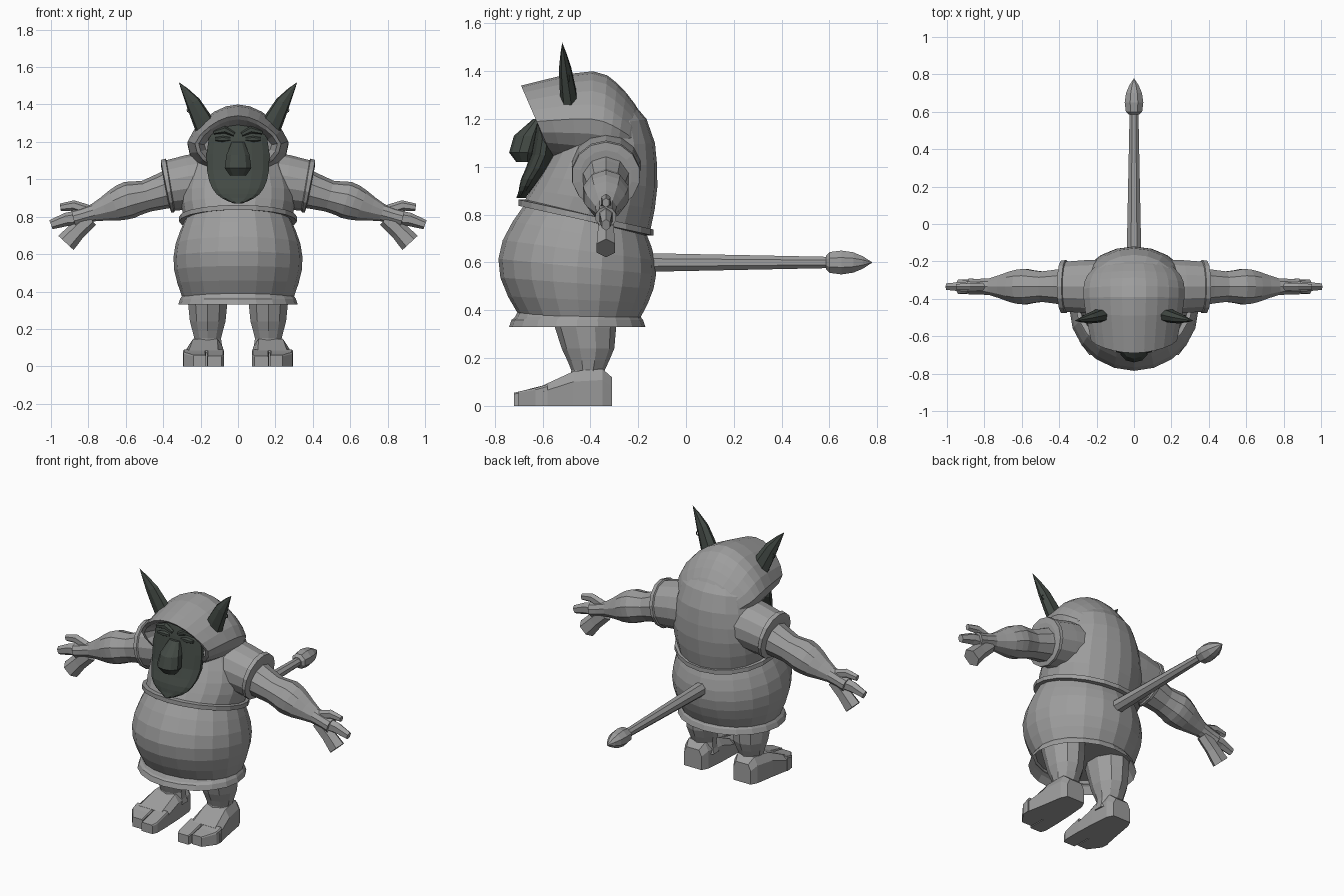
import bpy, bmesh
from math import sin, cos, pi
from mathutils import Vector

default_cube = bpy.data.objects.get("Cube")
if default_cube:
    bpy.data.objects.remove(default_cube)


def make_material(name, colour):
    mat = bpy.data.materials.new(name)
    mat.use_nodes = True
    mat.diffuse_color = colour
    mat.node_tree.nodes["Principled BSDF"].inputs["Base Color"].default_value = colour
    return mat


GREY = make_material("stone grey", (.34, .34, .34, 1))
DARK = make_material("dark green grey", (.055, .067, .058, 1))
AXIS_X, AXIS_Y = Vector((1, 0, 0)), Vector((0, 1, 0))


def skin(name, rings, mat, cap=True):
    """Join matching rings of points into one flat-shaded surface."""
    bm = bmesh.new()
    loops = [[bm.verts.new(point) for point in ring] for ring in rings]
    count = len(loops[0])
    for low, high in zip(loops, loops[1:]):
        for i in range(count):
            j = (i + 1) % count
            bm.faces.new((low[i], low[j], high[j], high[i]))
    if cap:
        bm.faces.new(reversed(loops[0]))
        bm.faces.new(loops[-1])
    bmesh.ops.remove_doubles(bm, verts=bm.verts, dist=.0005)
    bmesh.ops.recalc_face_normals(bm, faces=bm.faces)
    mesh = bpy.data.meshes.new(name)
    bm.to_mesh(mesh)
    bm.free()
    mesh.materials.append(mat)
    obj = bpy.data.objects.new(name, mesh)
    bpy.context.collection.objects.link(obj)


def smooth(rows, steps=2):
    """Fill in rows along a smooth curve through the given rows."""
    keys = [Vector(row) for row in rows]
    keys = [keys[0]] + keys + [keys[-1]]
    result = []
    for a, b, c, d in zip(keys, keys[1:], keys[2:], keys[3:]):
        for k in range(steps):
            t = k / steps
            leave, arrive = (c - a) / 2, (d - b) / 2
            ease = t * t * (3 - 2 * t)
            result.append(b * (1 - ease) + c * ease
                          + leave * t * (1 - t) ** 2 - arrive * t * t * (1 - t))
    return result + [keys[-1]]


def barrel(bottom, top, swell, steps):
    """Rows running from bottom to top, swollen most at the middle."""
    bottom, top, swell = Vector(bottom), Vector(top), Vector(swell)
    return [bottom + (top - bottom) * k / steps + swell * sin(pi * k / steps)
            for k in range(steps + 1)]


def level(rows):
    """Turn rows of (z, front, back, half width) into horizontal ring rows."""
    return [(front, z, back, z, half) for z, front, back, half in rows]


def ellipse_loft(name, rows, mat, sides=20, cx=0, egg=0, cap=True):
    """Ellipse rings spanning side points (y, z) and (y, z), with a half width."""
    rings = []
    for y_a, z_a, y_b, z_b, half_width in rows:
        first, second = Vector((cx, y_a, z_a)), Vector((cx, y_b, z_b))
        middle, half = (first + second) / 2, (first - second) / 2
        ring = []
        for i in range(sides):
            a = 2 * pi * i / sides
            width = half_width * (1 - egg * max(cos(a), 0))
            ring.append(middle + half * cos(a) + AXIS_X * width * sin(a))
        rings.append(ring)
    skin(name, rings, mat, cap)


def tube(name, path, mat, axis, sides=8, flat=1):
    """Tube along (x, y, z, radius); flat scales the radius along the axis."""
    points = [Vector(row[:3]) for row in path]
    angles = [2 * pi * (k + .5) / sides for k in range(sides)]
    rings = []
    for i, (centre, row) in enumerate(zip(points, path)):
        along = points[min(i + 1, len(points) - 1)] - points[max(i - 1, 0)]
        across = along.cross(axis).normalized()
        rings.append([centre + row[3] * (axis * flat * cos(a) + across * sin(a))
                      for a in angles])
    skin(name, rings, mat)


def block(name, sections, mat, bevel):
    """Bevelled box sections on the ground: (y, centre x, half width, top)."""
    slope = 1 - bevel
    outline = ((-1, 0), (1, 0), (1, slope), (slope, 1), (-slope, 1), (-1, slope))
    skin(name, [[(cx + u * half, y, v * top) for u, v in outline]
                for y, cx, half, top in sections], mat)


# Belly skirt with its hollow flared hem
hem = level([(.4, -.7, -.2, .28), (.33, -.74, -.17, .32), (.36, -.73, -.18, .31)])
belly = barrel(bottom=(-.7, .38, -.19, .37, .3), top=(-.67, .85, -.17, .73, .28),
               swell=(-.1, 0, .055, 0, .055), steps=6)
ellipse_loft("belly_skirt", hem + belly, GREY)

# Tilted belt: a small square section carried round the waist
waist = Vector((-.68, .85, -.15, .725, .3))
outward, upward = Vector((-.02, 0, .015, 0, .015)), Vector((0, .013, 0, .013, 0))
corners = ((-1, 1), (1, 1), (1, -1), (-1, -1), (-1, 1))
ellipse_loft("belt", [waist + outward * u + upward * v for u, v in corners],
             GREY, cap=False)

# Chest and back, rounding over inside the hood
chest = barrel(bottom=(-.68, .85, -.15, .73, .29), top=(-.55, 1.07, -.13, 1.1, .26),
               swell=(0, 0, .02, 0, .03), steps=4)
nape = [(-.5, 1.15, -.165, 1.2, .23), (-.43, 1.24, -.25, 1.3, .14)]
ellipse_loft("torso", chest + nape, GREY)

# Hood: recessed lining, then the shell from its rim to the back
lining = [(-.56, 1.27, -.53, 1.1, .18), (-.67, 1.32, -.58, 1.06, .21)]
shell = smooth([(-.69, 1.34, -.56, 1.04, .23), (-.39, 1.4, -.4, 1, .27),
                (-.25, 1.31, -.3, 1, .25), (-.16, 1.17, -.2, 1, .15)], steps=3)
ellipse_loft("hood", lining + shell, GREY, egg=.25)

# Face with beard, and the large nose
face = level([(1.31, -.6, -.53, .07), (1.22, -.62, -.54, .16), (1.05, -.65, -.55, .17),
              (.95, -.69, -.61, .14), (.9, -.7, -.65, .09), (.87, -.71, -.67, .02)])
ellipse_loft("face_and_beard", smooth(face), DARK, sides=14)
nose = level([(1.2, -.64, -.6, .035), (1.13, -.72, -.6, .065),
              (1.06, -.74, -.62, .075), (1.02, -.71, -.64, .045)])
ellipse_loft("nose", nose, DARK, sides=10)

# Tail and its bulb
tail_height = .6
for name, rows in (("tail", [(-.2, .043), (.62, .025)]),
                   ("tail_bulb", [(.585, .03), (.6, .047), (.65, .054),
                                  (.7, .046), (.74, .028), (.78, 0)])):
    tube(name, [(0, y, tail_height, radius) for y, radius in rows], GREY, AXIS_X)

for side, s in (("left", 1), ("right", -1)):

    def limb(name, path, mat, sides=8, y=-.335, flat=1):
        """Mirrored tube at one depth, from rows of (x, z, radius)."""
        tube(f"{side}_{name}", [(s * x, y, z, radius) for x, z, radius in path],
             mat, AXIS_Y, sides, flat)

    # Sleeve with a plain open end
    limb("sleeve", [(.14, 1, .15), (.26, .985, .145), (.36, .967, .137),
                    (.365, .967, .145), (.385, .963, .143), (.39, .962, .11)],
         GREY, sides=14)

    # Arm narrowing into the palm
    limb("arm", smooth([(.33, .96, .11), (.49, .91, .085), (.58, .89, .1),
                        (.66, .86, .085), (.77, .822, .047), (.88, .79, .045)]),
         GREY, sides=10)

    # Three spread fingers
    fingers = {"upper_finger": [(.79, .83, .03), (.88, .86, .028), (.95, .85, .02)],
               "middle_finger": [(.8, .8, .045), (.92, .785, .036), (1, .757, .025)],
               "thumb": [(.79, .79, .045), (.86, .725, .048), (.92, .66, .056)]}
    for name, path in fingers.items():
        limb(name, path, GREY, sides=6, flat=.8)

    # Leg
    leg = level([(.4, -.57, -.29, .115), (.24, -.52, -.3, .1),
                 (.15, -.48, -.34, .075), (.08, -.49, -.33, .09)])
    ellipse_loft(f"{side}_leg", smooth(leg), GREY, sides=10, cx=s * .162)

    # Foot with two toes, the outer one slanting back
    def foot_part(name, sections, bevel):
        block(f"{side}_{name}", [(y, s * cx, half, top) for y, cx, half, top in sections],
              GREY, bevel)

    foot_part("foot", [(-.31, .17, .06, .12), (-.35, .17, .08, .155),
                       (-.47, .175, .095, .145), (-.6, .185, .11, .085)], bevel=.3)
    foot_part("inner_toe", [(-.58, .12, .045, .09), (-.69, .12, .045, .062),
                            (-.72, .125, .037, .055)], bevel=.1)
    foot_part("outer_toe", [(-.58, .233, .062, .09), (-.63, .231, .06, .075),
                            (-.7, .205, .034, .06)], bevel=.1)

    # Horn and its small ring
    horn = [(s * .165, -.485, 1.26, .06), (s * .24, -.505, 1.41, .041),
            (s * .317, -.518, 1.52, 0)]
    tube(f"{side}_horn", smooth(horn), DARK, AXIS_Y, sides=7, flat=.65)
    bpy.ops.mesh.primitive_torus_add(
        major_segments=10, minor_segments=5, major_radius=.012, minor_radius=.003,
        location=(s * .26, -.49, 1.37), rotation=(pi / 2, 0, 0))
    ring = bpy.context.object
    ring.name = f"{side}_horn_ring"
    ring.data.materials.append(DARK)

    # Brow and eye
    limb("brow", [(.02, 1.24, .012), (.07, 1.265, .02), (.13, 1.25, .01)],
         DARK, sides=6, y=-.615)
    limb("eye", [(.04, 1.215, .01), (.08, 1.215, .016), (.12, 1.215, .01)],
         DARK, sides=6, y=-.615)
